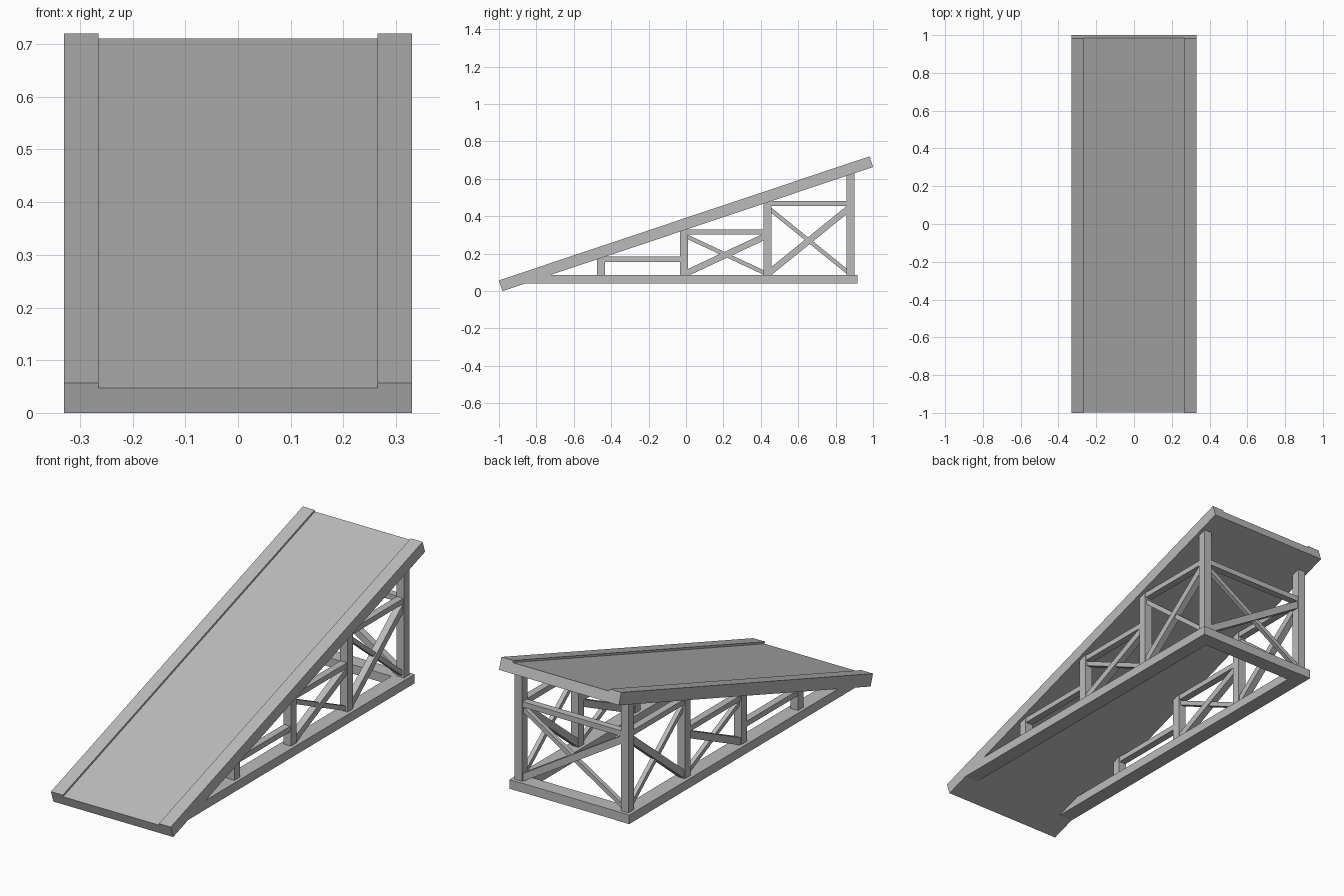
import bpy, bmesh
from mathutils import Vector, Matrix

cube = bpy.data.objects.get("Cube")
if cube:
    bpy.data.objects.remove(cube, do_unlink=True)

grey = bpy.data.materials.new("plain_grey")
grey.use_nodes = True
grey.diffuse_color = (0.5, 0.5, 0.5, 1)
grey.node_tree.nodes["Principled BSDF"].inputs["Base Color"].default_value = (0.5, 0.5, 0.5, 1)

X, Y = Vector((1, 0, 0)), Vector((0, 1, 0))


def beam(name, a, b, side, width, height):
    """Square-cut beam from a to b; width runs along side, height across it."""
    a, b = Vector(a), Vector(b)
    along = (b - a).normalized()
    up = side.cross(along)
    mat = Matrix((side * width, along * (b - a).length, up * height)).transposed().to_4x4()
    mat.translation = (a + b) / 2
    bm = bmesh.new()
    bmesh.ops.create_cube(bm, size=1, matrix=mat)
    bmesh.ops.recalc_face_normals(bm, faces=bm.faces)
    mesh = bpy.data.meshes.new(name)
    bm.to_mesh(mesh)
    bm.free()
    mesh.materials.append(grey)
    obj = bpy.data.objects.new(name, mesh)
    bpy.context.scene.collection.objects.link(obj)
    return obj


# Sloping deck, defined by its underside line
low, high = Vector((0, -0.981, 0)), Vector((0, 1, 0.663))
normal = X.cross((high - low).normalized())
deck_thick, rail_thick = 0.05, 0.01


def underside(y):
    return (y - low.y) * (high.z - low.z) / (high.y - low.y)


lift = normal * deck_thick / 2
beam("deck", low + lift, high + lift, X, 0.66, deck_thick)

frame_x = 0.2925            # centre line of each side frame
base_z, base_top = 0.0625, 0.085
posts = (-0.455, -0.01, 0.435, 0.879)
bar_z = (0.17, 0.316, 0.467)

for label, s in (("left", 1), ("right", -1)):
    x = s * frame_x

    # Raised edge strip on the deck
    shift = normal * (deck_thick + rail_thick / 2) + X * s * 0.2975
    beam(label + "_deck_rail", low + shift, high + shift, X, 0.065, rail_thick)

    # Ground beam
    beam(label + "_base_beam", (x, -0.88, base_z), (x, 0.918, base_z), X, 0.075, 0.045)

    # Posts reach just into the deck
    for i, y in enumerate(posts):
        beam(f"{label}_post_{i + 1}", (x, y, base_top - 0.01),
             (x, y, underside(y) + 0.025), X, 0.042, 0.043)

    # Horizontal bars between posts
    for i, z in enumerate(bar_z):
        beam(f"{label}_bar_{i + 1}", (x, posts[i], z), (x, posts[i + 1], z), X, 0.036, 0.027)

    # Crossed braces in the two taller bays
    for i in (1, 2):
        y0, y1, top = posts[i], posts[i + 1], bar_z[i] - 0.018
        beam(f"{label}_brace_rising_{i}", (x, y0, 0.09), (x, y1, top), X, 0.034, 0.034)
        beam(f"{label}_brace_falling_{i}", (x, y0, top), (x, y1, 0.09), X, 0.022, 0.022)

# Back frame joining the two sides
back_y, back_z = posts[-1], bar_z[-1]
beam("back_base_beam", (-frame_x, back_y, base_z), (frame_x, back_y, base_z), Y, 0.075, 0.045)
beam("back_bar", (-frame_x, back_y, back_z), (frame_x, back_y, back_z), Y, 0.036, 0.027)
beam("back_brace_thick", (frame_x, back_y, 0.09), (-frame_x, back_y, back_z - 0.018), Y, 0.034, 0.034)
beam("back_brace_thin", (frame_x, back_y, back_z - 0.018), (-frame_x, back_y, 0.09), Y, 0.022, 0.022)
